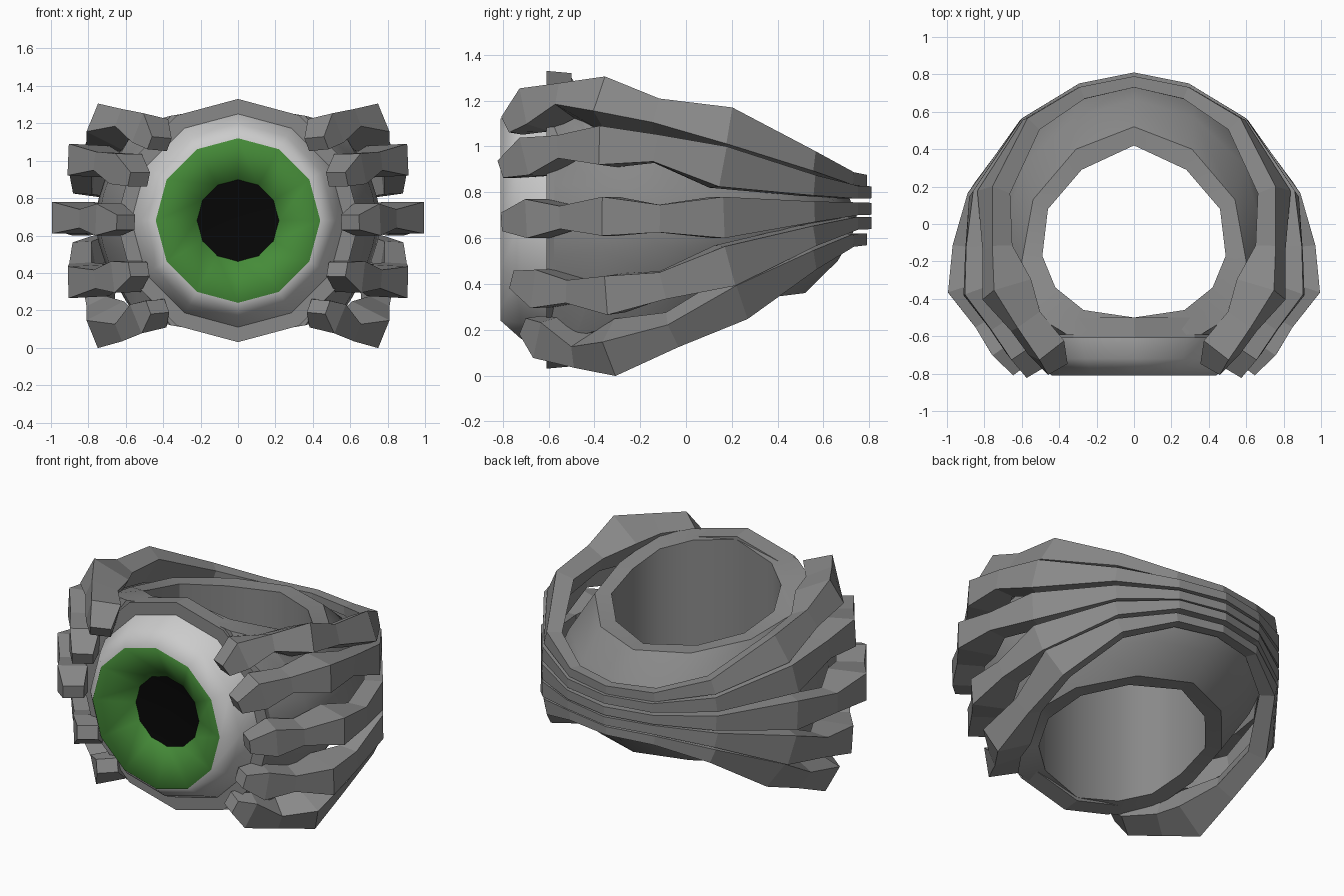
import bpy, bmesh, math
from mathutils import Vector

if "Cube" in bpy.data.objects:
    bpy.data.objects.remove(bpy.data.objects["Cube"])

CZ = 0.68  # height of the eye axis
materials = {}


def material(name, color):
    if name not in materials:
        materials[name] = bpy.data.materials.new(name)
        materials[name].diffuse_color = (*color, 1)
    return materials[name]


METAL = material("dark_metal", (0.25, 0.25, 0.25))


def make(name, verts, faces, mats=(METAL,), face_mats=None, smooth=None, mirror=False):
    me = bpy.data.meshes.new(name)
    me.from_pydata([tuple(v) for v in verts], [], faces)
    for m in mats:
        me.materials.append(m)
    if face_mats:
        for p, k in zip(me.polygons, face_mats):
            p.material_index = k
    bm = bmesh.new()
    bm.from_mesh(me)
    bmesh.ops.remove_doubles(bm, verts=bm.verts, dist=1e-5)
    bmesh.ops.recalc_face_normals(bm, faces=bm.faces)
    bm.to_mesh(me)
    bm.free()
    ob = bpy.data.objects.new(name, me)
    bpy.context.collection.objects.link(ob)
    if mirror:
        mod = ob.modifiers.new("mirror", 'MIRROR')
        mod.use_clip = True
    if smooth:
        bpy.ops.object.select_all(action='DESELECT')
        ob.select_set(True)
        bpy.context.view_layer.objects.active = ob
        bpy.ops.object.shade_smooth_by_angle(angle=math.radians(smooth))
    return ob


def grid_faces(rows, n):
    return [(i * n + j, i * n + (j + 1) % n, (i + 1) * n + (j + 1) % n, (i + 1) * n + j)
            for i in range(rows - 1) for j in range(n)]


def lathe(name, profile, mats=(METAL,), bands=None, turn=0.0, smooth=None, seg=12):
    # 12-sided turned part around the eye axis; profile is (radius, y)
    verts = [(r * math.sin(a), y, CZ + r * math.cos(a)) for r, y in profile
             for a in [2 * math.pi * k / seg + turn for k in range(seg)]]
    face_mats = [b for b in bands for _ in range(seg)] if bands else None
    return make(name, verts, grid_faces(len(profile), seg), mats, face_mats, smooth)


# Eye: white ball with hollow iris in one smooth shell, dark pupil, socket rim
WHITE = material("eye_white", (0.9, 0.9, 0.9))
GREEN = material("iris_green", (0.06, 0.26, 0.04))
BLACK = material("pupil_black", (0.002, 0.002, 0.002))
lathe("eyeball", [(0.59, -0.55), (0.57, -0.61), (0.52, -0.72), (0.44, -0.81), (0.22, -0.70), (0.20, -0.66)],
      (WHITE, GREEN), bands=(0, 0, 0, 1, 1), smooth=180)
lathe("pupil", [(0.24, -0.70), (0.0, -0.67)], (BLACK,), turn=math.pi / 12, smooth=40)
lathe("socket_rim", [(0.0, -0.50), (0.64, -0.50), (0.65, -0.61), (0.56, -0.61)])

# Ring band: half loft from back to front, mirrored.
# Each station: hole point, rim point, widest outer point, half height
stations = [
    ((0, .42), (0, .52), (0, .75), .32),
    ((.28, .29), (.31, .40), (.32, .68), .335),
    ((.46, .08), (.54, .13), (.62, .43), .38),
    ((.49, -.17), (.60, -.20), (.77, -.05), .43),
    ((.42, -.34), (.54, -.48), (.75, -.35), .51),
    ((.27, -.46), (.36, -.59), (.64, -.59), .56),
    ((0, -.50), (0, -.60), (0, -.60), .62),
]
bulge = [(-1, 0), (-.56, .62), (-.28, .85), (0, 1), (.28, .85), (.56, .62), (1, 0)]
verts = []
for hole, rim, out, h in stations:
    p, q = Vector(rim), Vector(out)
    verts.append((*hole, CZ - h))
    verts += [(*p.lerp(q, f), CZ + k * h) for k, f in bulge]
    verts.append((*hole, CZ + h))
make("ring_band", verts, grid_faces(len(stations), 9), smooth=32, mirror=True)

# Claws: five knuckled bars per side, joined behind the band
widths = [.04, .085, .05, .085, .06, .09, .045, .028, .026]
depths = [.06, .085, .08, .115, .06, .055, .045, .034, .03]
fade = [.2, .5, 1, 1, 1, .9, .4, 0, 0]
claws = {
    "claw_top": (27, [(.42, -.76, 1.09), (.47, -.66, 1.16), (.58, -.52, 1.20), (.68, -.35, 1.18),
                      (.73, -.13, 1.13), (.75, .17, 1.07), (.55, .53, .93), (.28, .70, .86), (0, .76, .85)]),
    "claw_upper": (3, [(.53, -.78, .90), (.60, -.66, .955), (.70, -.52, .995), (.80, -.34, 1.0),
                       (.84, -.13, .99), (.82, .14, .91), (.57, .53, .83), (.28, .72, .80), (0, .78, .80)]),
    "claw_middle": (0, [(.60, -.77, .67), (.69, -.65, .685), (.78, -.51, .69), (.885, -.33, .695),
                        (.91, -.12, .685), (.84, .14, .69), (.57, .53, .715), (.28, .72, .728), (0, .78, .728)]),
    "claw_lower": (-3, [(.53, -.73, .42), (.60, -.62, .38), (.70, -.48, .37), (.80, -.31, .355),
                        (.84, -.10, .395), (.82, .17, .48), (.57, .53, .61), (.28, .72, .665), (0, .78, .665)]),
    "claw_bottom": (-27, [(.43, -.68, .22), (.48, -.60, .17), (.58, -.45, .11), (.68, -.31, .123),
                          (.73, -.06, .20), (.75, .22, .34), (.55, .53, .51), (.28, .70, .59), (0, .76, .595)]),
}
for name, (tilt, pts) in claws.items():
    path = [Vector(p) for p in pts]
    n = len(path)
    verts = []
    for i, c in enumerate(path):
        t = (path[min(i + 1, n - 1)] - path[max(i - 1, 0)]).normalized()
        if i == n - 1:
            t = Vector((-1, 0, 0))
        a = math.radians(tilt * fade[i])
        up = Vector((-math.sin(a), 0, math.cos(a)))
        up = (up - up.dot(t) * t).normalized()
        side = t.cross(up)
        for u, s in ((1, 1), (-1, 1), (-1, -1), (1, -1)):
            verts.append(c + up * widths[i] * u + side * depths[i] * s)
    make(name, verts, grid_faces(n, 4) + [(0, 1, 2, 3)], mirror=True)

for m in bpy.data.materials:
    if m.users and not m.is_grease_pencil:
        m.use_nodes = True
        m.node_tree.nodes["Principled BSDF"].inputs["Base Color"].default_value = m.diffuse_color
